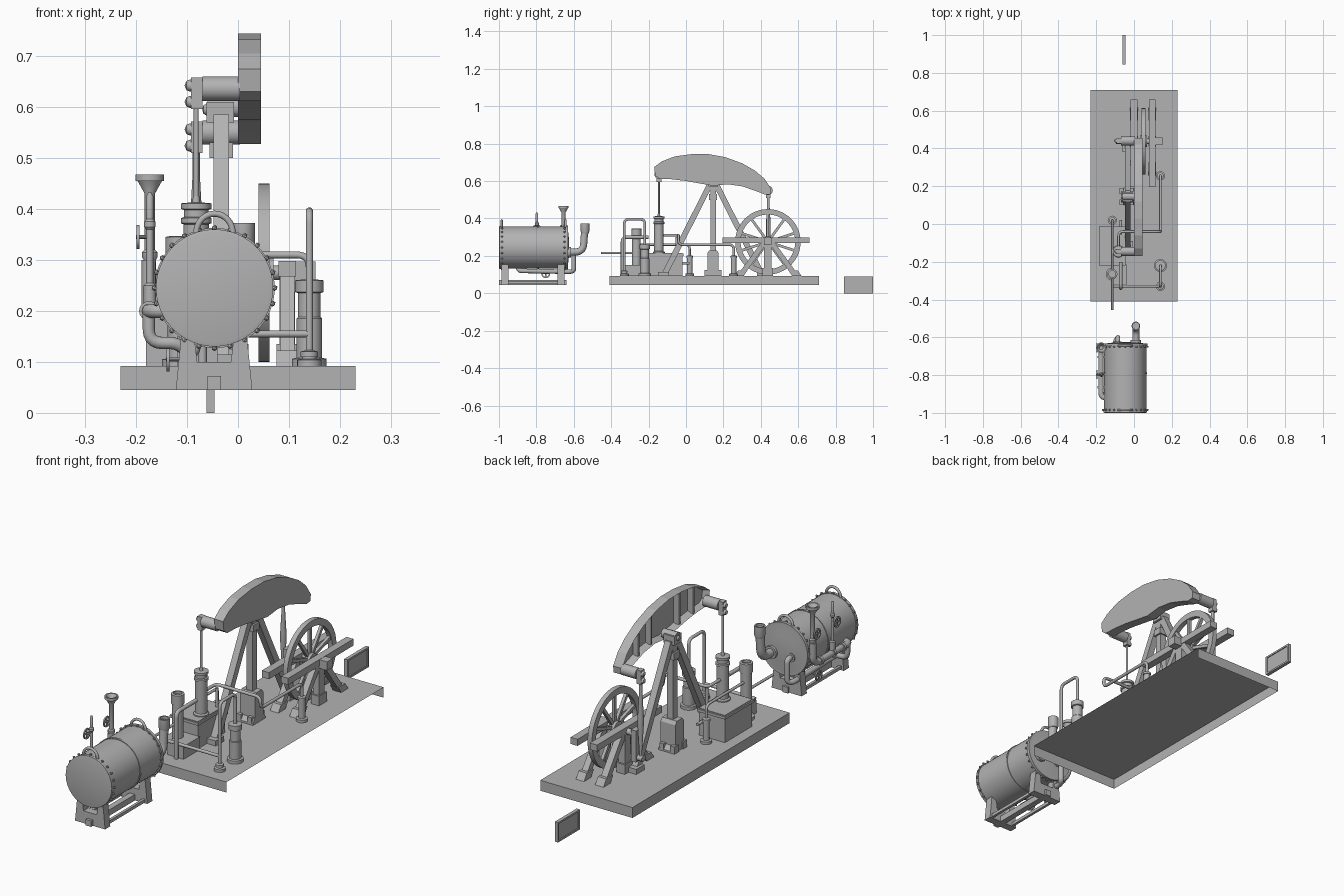
import bpy, bmesh, math
from mathutils import Vector

if "Cube" in bpy.data.objects:
    bpy.data.objects.remove(bpy.data.objects["Cube"])

grey = bpy.data.materials.new("cast_iron_grey")
grey.diffuse_color = (0.45, 0.45, 0.45, 1)
grey.use_nodes = True
grey.node_tree.nodes["Principled BSDF"].inputs["Base Color"].default_value = grey.diffuse_color


def finish(name, bm, smooth=False, fix=True):
    bmesh.ops.remove_doubles(bm, verts=bm.verts, dist=1e-5)
    if fix:
        bmesh.ops.recalc_face_normals(bm, faces=bm.faces)
    me = bpy.data.meshes.new(name)
    bm.to_mesh(me)
    bm.free()
    me.materials.append(grey)
    ob = bpy.data.objects.new(name, me)
    bpy.context.collection.objects.link(ob)
    if smooth:
        bpy.ops.object.select_all(action='DESELECT')
        ob.select_set(True)
        bpy.context.view_layer.objects.active = ob
        bpy.ops.object.shade_smooth_by_angle(angle=math.radians(35))
    return ob


def add_box(bm, x0, x1, y0, y1, z0, z1):
    v = bmesh.ops.create_cube(bm, size=1)['verts']
    for p in v:
        p.co = ((x0 + x1) / 2 + p.co.x * (x1 - x0), (y0 + y1) / 2 + p.co.y * (y1 - y0),
                (z0 + z1) / 2 + p.co.z * (z1 - z0))
    return v


def box(name, *b):
    bm = bmesh.new()
    add_box(bm, *b)
    return finish(name, bm)


def prism(name, pts, lo, hi, axis):
    """Extrude an outline: axis 'x' takes (y, z) points, axis 'y' takes (x, z)."""
    bm = bmesh.new()
    at = (lambda p, t: (t, p[0], p[1])) if axis == 'x' else (lambda p, t: (p[0], t, p[1]))
    a = [bm.verts.new(at(p, lo)) for p in pts]
    b = [bm.verts.new(at(p, hi)) for p in pts]
    bm.faces.new(a)
    bm.faces.new(b)
    for i in range(len(pts)):
        j = (i + 1) % len(pts)
        bm.faces.new((a[i], a[j], b[j], b[i]))
    return finish(name, bm)


def lathe(name, origin, prof, axis='z', n=32, closed=False):
    """Turn (radius, distance along axis) points around an axis."""
    bm = bmesh.new()
    o = Vector(origin)
    rings = []
    for r, t in prof:
        ring = []
        for i in range(n):
            c, s = r * math.cos(math.tau * i / n), r * math.sin(math.tau * i / n)
            co = {'x': (t, c, s), 'y': (c, t, s), 'z': (c, s, t)}[axis]
            ring.append(bm.verts.new(o + Vector(co)))
        rings.append(ring)
    pairs = list(zip(rings, rings[1:])) + ([(rings[-1], rings[0])] if closed else [])
    for a, b in pairs:
        for i in range(n):
            j = (i + 1) % n
            bm.faces.new((a[i], a[j], b[j], b[i]))
    if not closed:
        for ring, p in ((rings[0], prof[0]), (rings[-1], prof[-1])):
            if p[0] > 0:
                bm.faces.new(ring)
    return finish(name, bm, True)


def rod(name, origin, r, t0, t1, axis='z', n=20):
    return lathe(name, origin, [(r, t0), (r, t1)], axis, n)


def pipe(name, pts, r, bend=0.025):
    """Round tube through the points with filleted corners."""
    pts = [Vector(p) for p in pts]
    path = [pts[0]]
    for a, b, c in zip(pts, pts[1:], pts[2:]):
        d = min(bend, (a - b).length / 2, (c - b).length / 2)
        p, q = b + (a - b).normalized() * d, b + (c - b).normalized() * d
        for k in range(6):
            t = k / 5
            path.append(p * (1 - t) ** 2 + b * 2 * t * (1 - t) + q * t * t)
    path.append(pts[-1])
    bm = bmesh.new()
    n, rings, u = 14, [], None
    for i, p in enumerate(path):
        d = (path[min(i + 1, len(path) - 1)] - path[max(i - 1, 0)]).normalized()
        u = (u - d * u.dot(d)).normalized() if u else d.orthogonal().normalized()
        w = d.cross(u)
        rings.append([bm.verts.new(p + (u * math.cos(math.tau * k / n) + w * math.sin(math.tau * k / n)) * r)
                      for k in range(n)])
    for a, b in zip(rings, rings[1:]):
        for k in range(n):
            bm.faces.new((a[k], a[(k + 1) % n], b[(k + 1) % n], b[k]))
    bm.faces.new(rings[0])
    bm.faces.new(rings[-1])
    return finish(name, bm, True)


def strut(name, x0, x1, top, foot, w):
    """Slanted square bar in the y-z plane."""
    h = w / 2
    return prism(name, [(top[0] - h, top[1]), (top[0] + h, top[1]), (foot[0] + h, foot[1]), (foot[0] - h, foot[1])],
                 x0, x1, 'x')


# base: open tray, without underside and right wall
bm = bmesh.new()
add_box(bm, -.23, .23, -.41, .71, .045, .092)
bm.normal_update()
bmesh.ops.delete(bm, geom=[f for f in bm.faces if f.normal.z < -.5 or f.normal.x > .5], context='FACES')
finish("base_plate", bm, fix=False)
Z = .092

# boiler shell with end flanges and middle band
BX, BZ = -.046, .245
lathe("boiler_shell", (BX, 0, BZ),
      [(.108, -1.0), (.115, -.998), (.115, -.985), (.112, -.985), (.112, -.795), (.115, -.795), (.115, -.785),
       (.112, -.785), (.112, -.645), (.118, -.645), (.118, -.632), (.1, -.632), (.06, -.627), (0, -.625)], 'y', 48)
bm = bmesh.new()
for y in (-.984, -.65):
    for i in range(24):
        a = math.tau * i / 24
        s = bmesh.ops.create_icosphere(bm, subdivisions=1, radius=.006)['verts']
        bmesh.ops.translate(bm, verts=s, vec=(BX + .118 * math.cos(a), y, BZ + .118 * math.sin(a)))
finish("boiler_bolts", bm, True)
for y in (-.985, -.645):
    pipe("boiler_lifting_ring", [(BX + .036 * math.cos(a * math.pi / 10), y, .353 + .038 * math.sin(a * math.pi / 10))
                                 for a in range(11)], .006, .005)
# boiler saddles and frame
for y in (-.975, -.675):
    prism("boiler_saddle", [(-.122, .045), (.028, .045), (.016, .165), (-.008, .15), (-.014, .1), (-.08, .1),
                            (-.086, .15), (-.11, .165)], y - .012, y + .025, 'y')
box("boiler_frame_beam", -.06, -.033, -1.0, -.64, .045, .072)
for x in (-.11, .006):
    box("boiler_side_beam", x, x + .012, -.97, -.66, .05, .064)
# boiler pipework
pipe("smoke_elbow", [(.01, -.64, .22), (.01, -.55, .22), (.01, -.54, .36)], .019, .06)
lathe("smoke_outlet", (.01, -.54, 0), [(.02, .32), (.023, .33), (.023, .372), (.017, .372), (.017, .34)])
rod("smoke_collar", (.01, 0, .22), .028, -.632, -.615, 'y')
pipe("feed_pipe", [(-.085, -.63, .22), (-.085, -.6, .22), (-.085, -.6, .12), (-.1, -.62, .115), (-.1, -.89, .12),
                   (-.12, -.9, .137), (-.175, -.9, .137), (-.175, -.9, .2)], .012, .03)
rod("feed_collar", (-.085, 0, .22), .02, -.632, -.622, 'y')
pipe("side_pipe", [(-.12, -.92, .2), (-.175, -.92, .2), (-.175, -.655, .2), (-.175, -.655, .3)], .014, .04)
for y in (-.87, -.8, -.71):
    rod("side_pipe_collar", (-.175, 0, .2), .019, y, y + .012, 'y')
lathe("funnel", (-.173, -.655, 0), [(.014, .23), (.014, .25), (.010, .255), (.012, .3), (.015, .305), (.015, .315),
                                    (.010, .32), (.010, .43), (.024, .455), (.028, .455), (.028, .468), (.022, .468),
                                    (.01, .45), (0, .45)])
lathe("whistle", (-.173, -.797, 0), [(.012, .2), (.012, .25), (.007, .255), (.007, .36), (.011, .365), (.011, .375),
                                     (.007, .38), (.007, .425), (.003, .432)])
for y, x, z in ((-.655, -.196, .345), (-.797, -.196, .345), (-.75, -.137, .105)):
    lathe("valve_wheel", (x, y, z), [(.017, -.003), (.024, -.003), (.024, .003), (.017, .003)], 'x', 20, True)
    rod("valve_stem", (x, y, z), .004, -.004, .028, 'x', 10)
    box("valve_spoke", x - .002, x + .002, y - .02, y + .02, z - .003, z + .003)
    box("valve_spoke", x - .002, x + .002, y - .003, y + .003, z - .02, z + .02)

# walking beam: solid outline with a sunk panel on its left side
outline = [(-.165, .63), (-.17, .675), (-.13, .705), (-.06, .732), (.03, .744), (.12, .744), (.21, .728), (.3, .695),
           (.37, .655), (.42, .612), (.455, .56), (.452, .53), (.425, .527), (.37, .548), (.3, .572), (.22, .583),
           (.145, .575), (.07, .588), (-.01, .602), (-.08, .61), (-.14, .612)]
beam = prism("walking_beam", outline, 0, .045, 'x')
bm = bmesh.new()
bm.from_mesh(beam.data)
bm.normal_update()
bmesh.ops.inset_region(bm, faces=[f for f in bm.faces if f.normal.x < -.9], thickness=.011, depth=-.03)
bm.to_mesh(beam.data)
bm.free()
for y, z0, z1 in ((-.06, .61, .728), (.04, .6, .74), (.24, .585, .715), (.33, .567, .67)):
    box("beam_rib", .004, .032, y - .005, y + .005, z0, z1)
rod("beam_pivot", (0, .145, .6), .02, -.06, .01, 'x')
# pins, nuts and hanging links at both beam ends
for y, z in ((-.145, .636), (.44, .55)):
    rod("end_pin", (0, y, z), .024, -.07, .004, 'x', 24)
    box("end_link", -.092, -.07, y - .013, y + .013, z - .04, z + .022)
    for dz in (.006, -.026):
        lathe("end_nut", (0, y, z + dz), [(.012, -.09), (.012, -.094), (.009, -.101), (0, -.105)], 'x', 16)
lathe("pivot_nut", (0, .145, .595), [(.013, -.055), (.013, -.06), (.008, -.068), (0, -.07)], 'x', 16)
rod("piston_rod", (-.082, -.145, 0), .005, .4, .6, n=12)
lathe("connecting_rod", (-.082, .44, 0), [(.006, .17), (.006, .2), (.013, .32), (.013, .36), (.007, .47), (.007, .51)], n=16)

# central column and sloping legs
box("column", -.048, -.018, .13, .16, .2, .57)
box("column_cap", -.056, -.01, .124, .166, .5, .53)
box("pivot_block", -.062, -.008, .12, .17, .57, .61)
prism("column_pedestal", [(.1, Z), (.19, Z), (.19, .1), (.175, .12), (.175, .215), (.165, .23), (.125, .23),
                          (.115, .215), (.115, .12), (.1, .1)], -.07, .004, 'x')
for x in (-.066, -.012):
    for y in (.1, .16):
        box("pedestal_claw", x - .01, x + .01, y, y + .03, Z, .125)
for s in (-1, 1):
    strut("sloping_leg", -.048, -.018, (.145 + s * .015, .585), (.145 + s * .265, Z), .034)
    box("leg_foot", -.06, -.006, .145 + s * .265 - .03, .145 + s * .265 + .03, Z, .115)

# flywheel: rim, hub, spokes and crank
WY, WZ = .438, .275
lathe("flywheel_rim", (0, WY, WZ), [(.146, .04), (.175, .04), (.175, .062), (.146, .062)], 'x', 64, True)
rod("flywheel_hub", (0, WY, WZ), .03, .032, .07, 'x', 24)
bm = bmesh.new()
for i in range(10):
    a = math.tau * i / 10
    v = add_box(bm, .044, .058, -.007, .007, .02, .15)
    for p in v:
        y, z = p.co.y, p.co.z
        p.co = (p.co.x, WY + y * math.cos(a) - z * math.sin(a), WZ + y * math.sin(a) + z * math.cos(a))
finish("flywheel_spokes", bm)
rod("axle", (0, WY, WZ), .014, -.06, .15, 'x')
box("axle_bearing", .11, .152, WY - .02, WY + .02, .258, .297)
box("crank", -.07, -.045, WY - .018, WY + .018, .155, .297)
rod("crank_pin", (0, WY, .172), .014, -.095, -.05, 'x')
# rails with posts and slanted feet
for x0, x1 in ((-.018, .018), (.079, .114)):
    box("wheel_rail", x0, x1, .195, .66, .268, .298)
    box("rail_post", x0 + .002, x1 - .002, WY - .02, WY + .02, Z, .27)
    box("post_foot", x0 - .003, x1 + .003, WY - .028, WY + .028, Z, .135)
    for s in (-1, 1):
        strut("rail_strut", x0 + .003, x1 - .003, (WY + s * .02, .27), (WY + s * .15, Z), .034)
        strut("strut_foot", x0 - .003, x1 + .003, (WY + s * .135, .122), (WY + s * .155, Z), .05)

# steam cylinders and water tank
lathe("main_cylinder", (-.082, -.145, 0), [(.032, Z), (.032, .22), (.025, .225), (.025, .37), (.03, .372), (.03, .382),
                                           (.024, .384), (.024, .398), (.03, .4), (.03, .411), (.008, .413), (.006, .425)])
lathe("valve_cylinder", (-.115, -.265, 0), [(.034, Z), (.034, .105), (.023, .107), (.023, .3), (.027, .302),
                                            (.027, .345), (.018, .347), (.018, .335)])
lathe("pump_cylinder", (.14, -.22, 0), [(.034, Z), (.034, .106), (.025, .108), (.025, .185), (.022, .188), (.022, .235),
                                        (.028, .237), (.028, .26), (.01, .262)])
box("water_tank", -.18, -.05, -.215, -.02, Z, .215)
box("tank_rim", -.186, -.044, -.221, -.014, .2, .212)
box("cylinder_block", -.12, -.04, -.33, -.215, Z, .15)
# floor pipework
pipe("tall_pipe", [(.14, -.33, Z), (.14, -.33, .396), (.14, -.22, .396), (.14, -.22, .25)], .007)
pipe("cross_pipe", [(-.115, -.33, .155), (.14, -.33, .155)], .007)
pipe("upper_cross_pipe", [(-.082, -.145, .31), (-.082, -.04, .31), (.14, -.04, .31), (.14, -.04, .26), (.14, .255, .26),
                          (.14, .255, Z)], .007)
pipe("inlet_pipe", [(-.115, -.455, .215), (-.115, -.26, .215)], .006)
pipe("return_pipe", [(-.115, -.26, .26), (-.115, .02, .26), (-.115, .02, Z)], .006)
pipe("drain_pipe", [(-.07, -.05, .3), (-.07, -.05, .16), (-.07, .02, .16)], .007)
pipe("elbow_pipe", [(-.07, -.2, .3), (-.07, -.34, .3), (-.07, -.34, Z)], .009)
for x, y, h in ((.14, .255, .2), (-.115, .02, .2), (.14, -.33, .12)):
    lathe("pipe_stand", (x, y, 0), [(.024, Z), (.024, .104), (.014, .106), (.014, h - .01), (.017, h - .01),
                                    (.017, h), (.007, h + .003)], n=24)

# separate framed plaque
box("plaque", -.058, -.05, .85, 1.0, .001, .089)
for b in ((.845, 1.0, 0, .008), (.845, 1.0, .082, .09), (.845, .853, 0, .09), (.992, 1.0, 0, .09)):
    box("plaque_border", -.062, -.046, *b)
